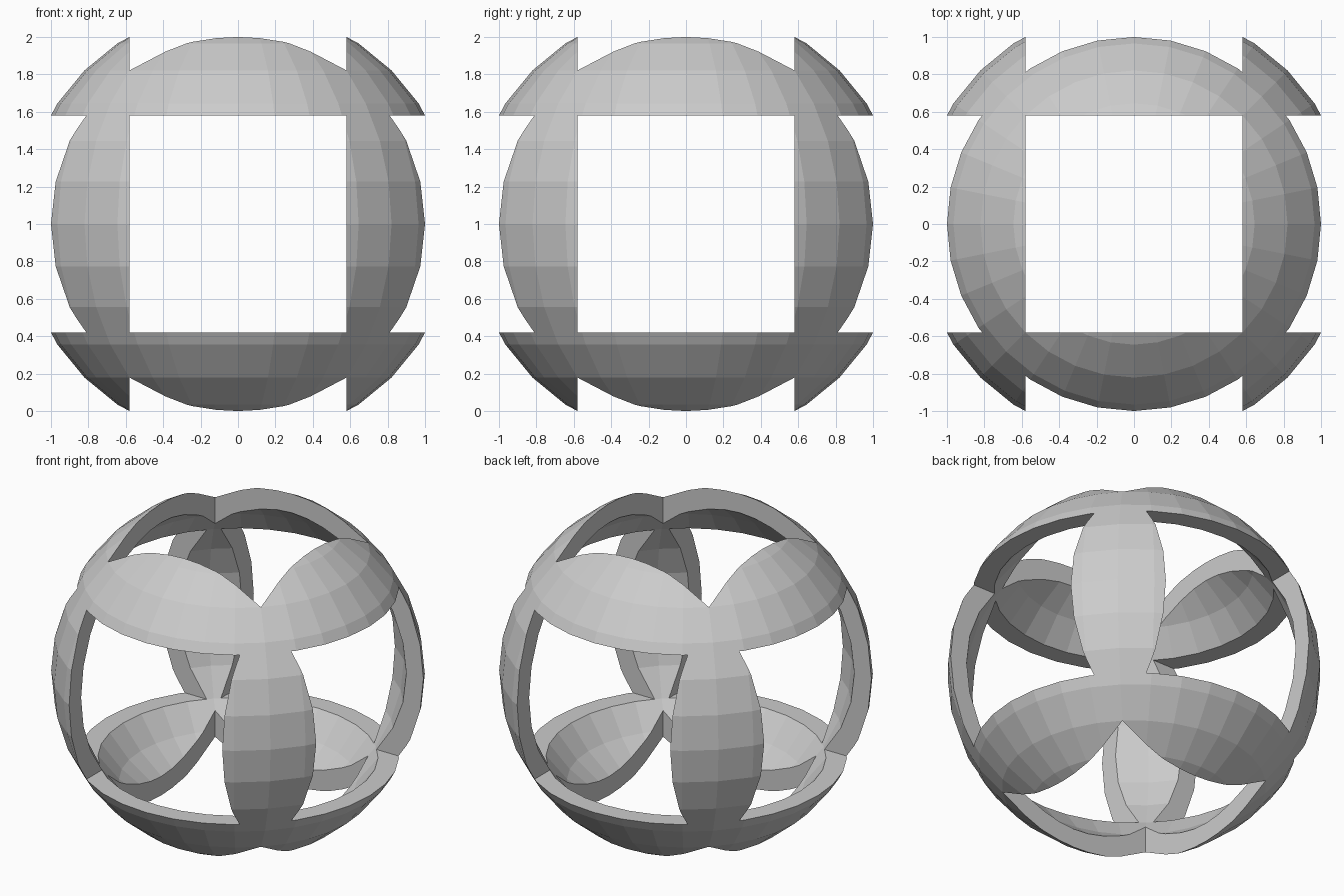
import bpy, bmesh
from mathutils import Matrix, Vector

if "Cube" in bpy.data.objects:
    bpy.data.objects.remove(bpy.data.objects["Cube"])

RADIUS = 1.161            # outer sphere, before the square tunnels trim it
INNER = RADIUS * 0.901    # hollow inside
TUNNEL = RADIUS           # width of each square tunnel
CENTRE = Matrix.Translation((0, 0, 1))


def add_object(name, bm):
    mesh = bpy.data.meshes.new(name)
    bm.to_mesh(mesh)
    bm.free()
    obj = bpy.data.objects.new(name, mesh)
    bpy.context.collection.objects.link(obj)
    return obj


# Hollow faceted sphere: outer skin plus a reversed inner skin
bm = bmesh.new()
bmesh.ops.create_uvsphere(bm, u_segments=32, v_segments=16, radius=RADIUS, matrix=CENTRE)
outer_faces = set(bm.faces)
bmesh.ops.create_uvsphere(bm, u_segments=32, v_segments=16, radius=INNER, matrix=CENTRE)
bmesh.ops.reverse_faces(bm, faces=[f for f in bm.faces if f not in outer_faces])
shell = add_object("pierced_sphere_shell", bm)

# Plain grey material
grey = bpy.data.materials.new("light grey")
grey.use_nodes = True
colour = (0.6, 0.6, 0.6, 1)
grey.diffuse_color = colour
grey.node_tree.nodes["Principled BSDF"].inputs["Base Color"].default_value = colour
shell.data.materials.append(grey)

# Square tunnels straight through the shell along each axis
cutters = []
for axis in range(3):
    size = Vector((TUNNEL, TUNNEL, TUNNEL))
    size[axis] = 4
    bm = bmesh.new()
    bmesh.ops.create_cube(bm, size=1, matrix=CENTRE @ Matrix.Diagonal(size).to_4x4())
    cutter = add_object("tunnel_cutter_" + "xyz"[axis], bm)
    cutter.hide_render = True
    cutters.append(cutter)
    cut = shell.modifiers.new("tunnel", "BOOLEAN")
    cut.operation = "DIFFERENCE"
    cut.solver = "EXACT"
    cut.object = cutter

# Bake the cuts and discard the cutters
bpy.context.view_layer.update()
graph = bpy.context.evaluated_depsgraph_get()
carved = bpy.data.meshes.new_from_object(shell.evaluated_get(graph))
shell.modifiers.clear()
shell.data = carved
carved.name = "pierced_sphere_shell"
for cutter in cutters:
    bpy.data.objects.remove(cutter)
